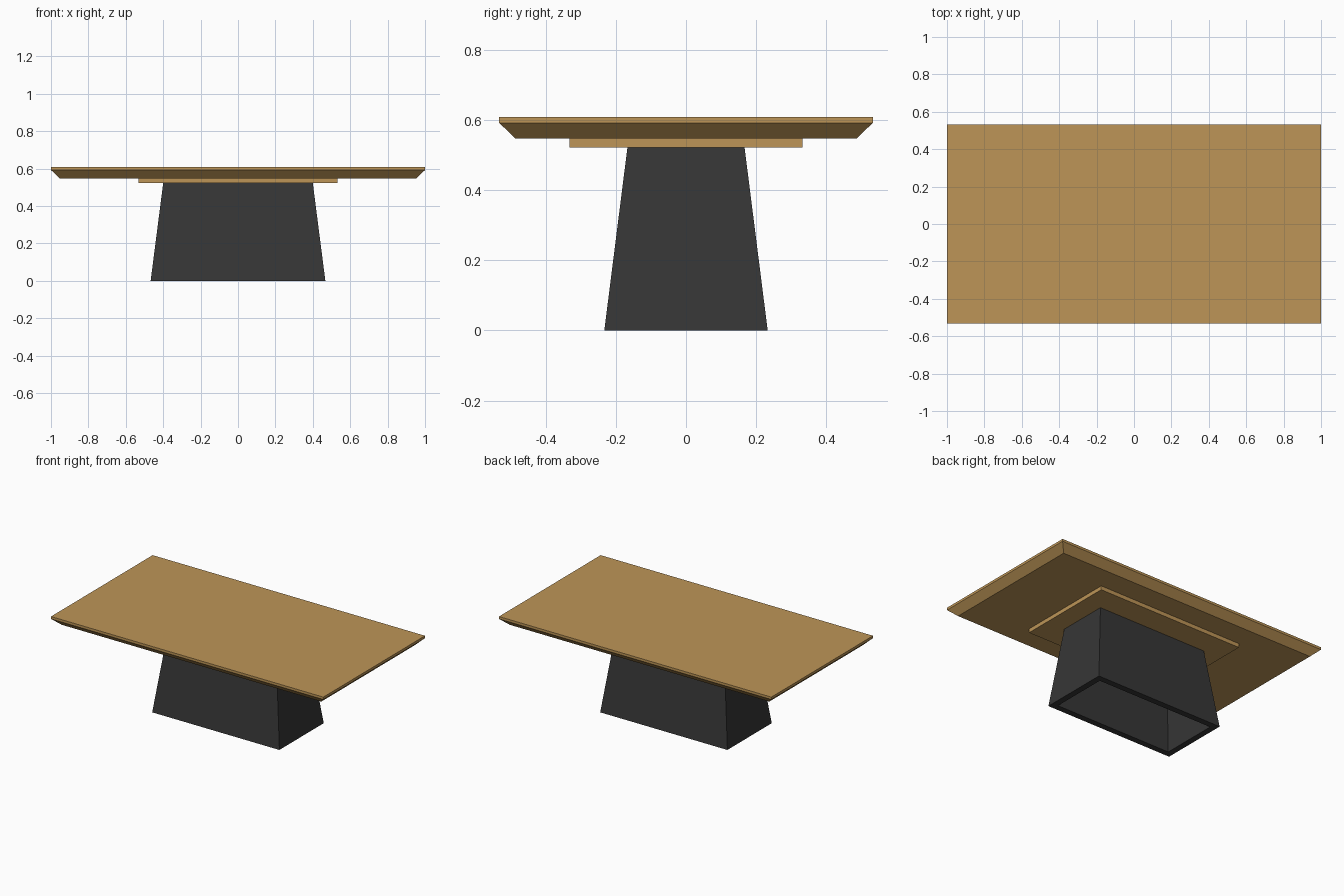
import bpy, bmesh

if "Cube" in bpy.data.objects:
    bpy.data.objects.remove(bpy.data.objects["Cube"])


def material(name, rgb):
    m = bpy.data.materials.new(name)
    m.diffuse_color = (*rgb, 1)
    m.use_nodes = True
    m.node_tree.nodes["Principled BSDF"].inputs["Base Color"].default_value = m.diffuse_color
    return m


wood = material("warm_wood", (0.51, 0.30, 0.095))
charcoal = material("charcoal", (0.037, 0.037, 0.037))


def loft(name, rings, mat, closed=False):
    """Skin rectangles given as (half x, half y, z); cap the ends or join them into a tube."""
    bm = bmesh.new()
    loops = [[bm.verts.new((sx * x, sy * y, z))
              for sx, sy in ((-1, -1), (1, -1), (1, 1), (-1, 1))] for x, y, z in rings]
    pairs = list(zip(loops, loops[1:]))
    if closed:
        pairs.append((loops[-1], loops[0]))
    else:
        bm.faces.new(loops[0])
        bm.faces.new(loops[-1])
    for a, b in pairs:
        for i in range(4):
            j = (i + 1) % 4
            bm.faces.new((a[i], a[j], b[j], b[i]))
    bmesh.ops.recalc_face_normals(bm, faces=bm.faces)
    mesh = bpy.data.meshes.new(name)
    bm.to_mesh(mesh)
    bm.free()
    mesh.materials.append(mat)
    obj = bpy.data.objects.new(name, mesh)
    bpy.context.collection.objects.link(obj)
    return obj


# Table top with a thin straight lip and an undercut chamfer
loft("table_top", [(0.953, 0.487, 0.548), (1.0, 0.533, 0.592), (1.0, 0.533, 0.608)], wood)

# Support plate beneath the top
loft("support_plate", [(0.533, 0.333, 0.522), (0.533, 0.333, 0.548)], wood)

# Hollow tapered pedestal, open at the floor
t = 0.04
loft("pedestal", [(0.467, 0.233, 0), (0.40, 0.167, 0.522),
                  (0.40 - t, 0.167 - t, 0.522), (0.467 - t, 0.233 - t, 0)], charcoal, closed=True)
